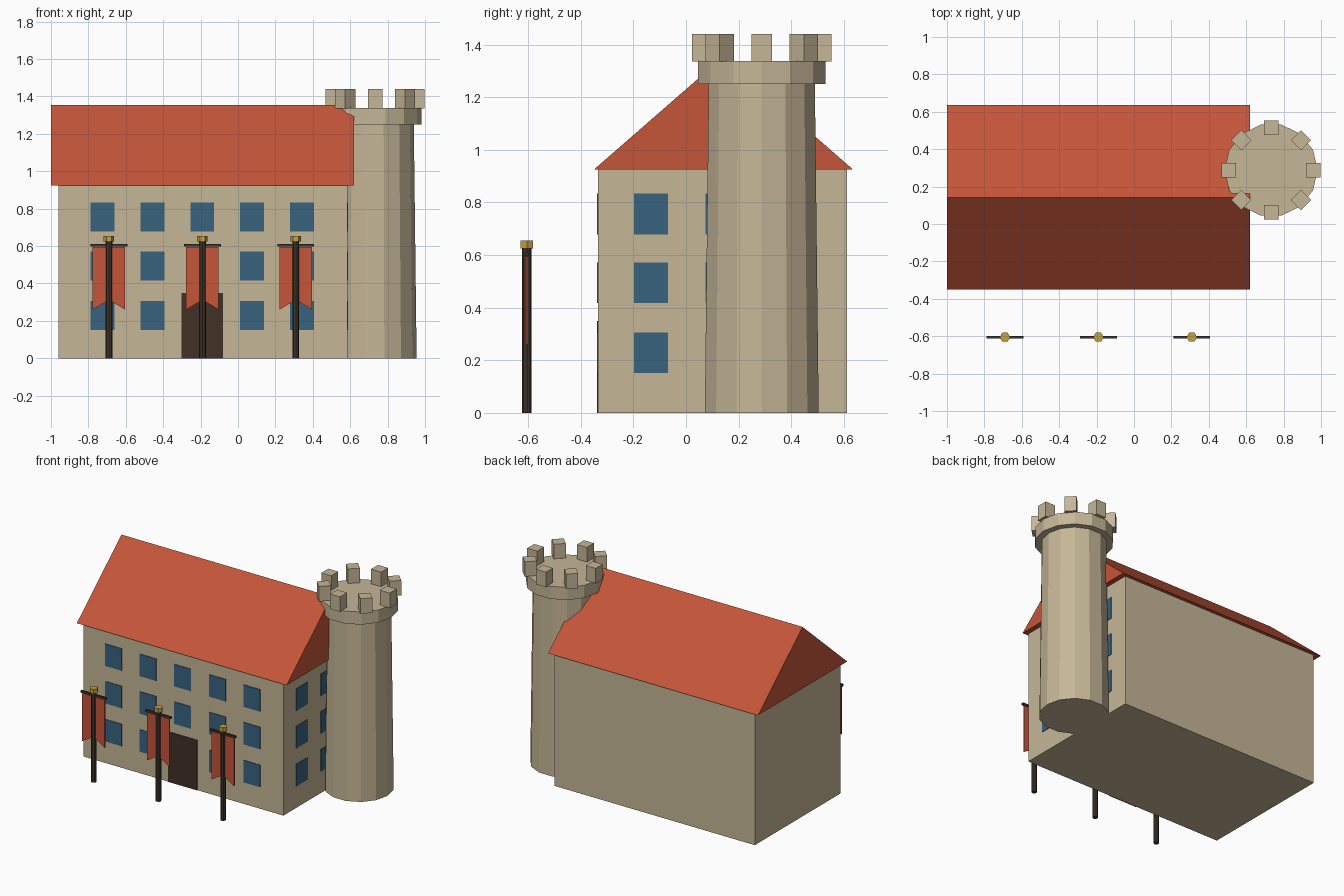
import bpy
import math

if "Cube" in bpy.data.objects:
    bpy.data.objects.remove(bpy.data.objects["Cube"], do_unlink=True)


def material(name, rgb):
    mat = bpy.data.materials.new(name)
    mat.use_nodes = True
    mat.diffuse_color = (*rgb, 1)
    mat.node_tree.nodes["Principled BSDF"].inputs["Base Color"].default_value = (*rgb, 1)
    return mat


STONE = material("sandstone", (0.56, 0.47, 0.31))
RED = material("red tile", (0.56, 0.092, 0.042))
GLASS = material("blue glass", (0.04, 0.125, 0.215))
DOOR = material("dark wood", (0.054, 0.031, 0.019))
POLE = material("pole wood", (0.05, 0.034, 0.024))
GOLD = material("gold", (0.56, 0.36, 0.05))


def add(name, verts, faces, mat):
    mesh = bpy.data.meshes.new(name)
    mesh.from_pydata(verts, [], faces)
    mesh.materials.append(mat)
    obj = bpy.data.objects.new(name, mesh)
    bpy.context.collection.objects.link(obj)
    return obj


def loft(name, bottom, top, mat):
    """Closed solid between two matching counter-clockwise rings."""
    n = len(bottom)
    sides = [(i, (i + 1) % n, n + (i + 1) % n, n + i) for i in range(n)]
    caps = [tuple(reversed(range(n))), tuple(range(n, 2 * n))]
    return add(name, bottom + top, sides + caps, mat)


def ring(x, y, z, r, sides, turn=0.0):
    angles = [turn + math.tau * i / sides for i in range(sides)]
    return [(x + r * math.cos(a), y + r * math.sin(a), z) for a in angles]


def box(name, x0, x1, y0, y1, z0, z1, mat):
    corners = [(x0, y0), (x1, y0), (x1, y1), (x0, y1)]
    return loft(name, [(*c, z0) for c in corners], [(*c, z1) for c in corners], mat)


def extrude_y(name, profile, y, depth, mat):
    """Solid from an x-z outline, listed clockwise as seen from the front."""
    return loft(name, [(x, y + depth / 2, z) for x, z in profile],
                [(x, y - depth / 2, z) for x, z in reversed(profile)][::-1], mat)


# Hall
X0, X1, Y0, Y1, EAVE = -0.96, 0.585, -0.335, 0.612, 0.925
box("hall_walls", X0, X1, Y0, Y1, 0, EAVE, STONE)

# Gabled roof, a closed prism along x
gable = [(-0.35, EAVE), (0.635, EAVE), (0.143, 1.355)]
loft("hall_roof", [(-1.0, y, z) for y, z in gable],
     [(0.62, y, z) for y, z in gable], RED)

# Door and windows as thin plates
T = 0.004
box("door", -0.302, -0.08, Y0 - T, Y0 + T, 0, 0.35, DOOR)
HW, HH = 0.064, 0.077
for row, z in enumerate((0.229, 0.494, 0.756)):
    for col in range(5):
        if row == 0 and col == 2:
            continue
        x = -0.725 + 0.267 * col
        box("front_window", x - HW, x + HW, Y0 - T, Y0 + T, z - HH, z + HH, GLASS)
    for col in range(3):
        y = -0.133 + 0.272 * col
        box("side_window", X1 - T, X1 + T, y - HW, y + HW, z - HH, z + HH, GLASS)

# Tower with a wider cap
TX, TY, SIDES = 0.733, 0.288, 14
loft("tower_shaft", ring(TX, TY, 0, 0.222, SIDES), ring(TX, TY, 1.25, 0.207, SIDES), STONE)
loft("tower_cap", ring(TX, TY, 1.25, 0.249, SIDES), ring(TX, TY, 1.338, 0.249, SIDES), STONE)

# Battlements around the cap
for i in range(8):
    a = math.tau * i / 8
    x, y = TX + 0.226 * math.cos(a), TY + 0.226 * math.sin(a)
    r = 0.077 / math.sqrt(2)
    loft("battlement", ring(x, y, 1.335, r, 4, a + math.pi / 4),
         ring(x, y, 1.44, r, 4, a + math.pi / 4), STONE)

# Banner poles with crossbar, swallow-tailed cloth and finial
BY = -0.605
for x in (-0.69, -0.19, 0.309):
    loft("banner_pole", ring(x, BY, 0, 0.018, 8), ring(x, BY, 0.63, 0.018, 8), POLE)
    loft("pole_finial", ring(x, BY, 0.624, 0.028, 6), ring(x, BY, 0.655, 0.028, 6), GOLD)
    box("banner_crossbar", x - 0.098, x + 0.098, BY - 0.007, BY + 0.007, 0.597, 0.612, POLE)
    cloth = [(-0.087, 0.594), (0.087, 0.594), (0.087, 0.26), (0, 0.312), (-0.087, 0.26)]
    extrude_y("banner_cloth", [(x + dx, z) for dx, z in cloth], BY, 0.008, RED)
